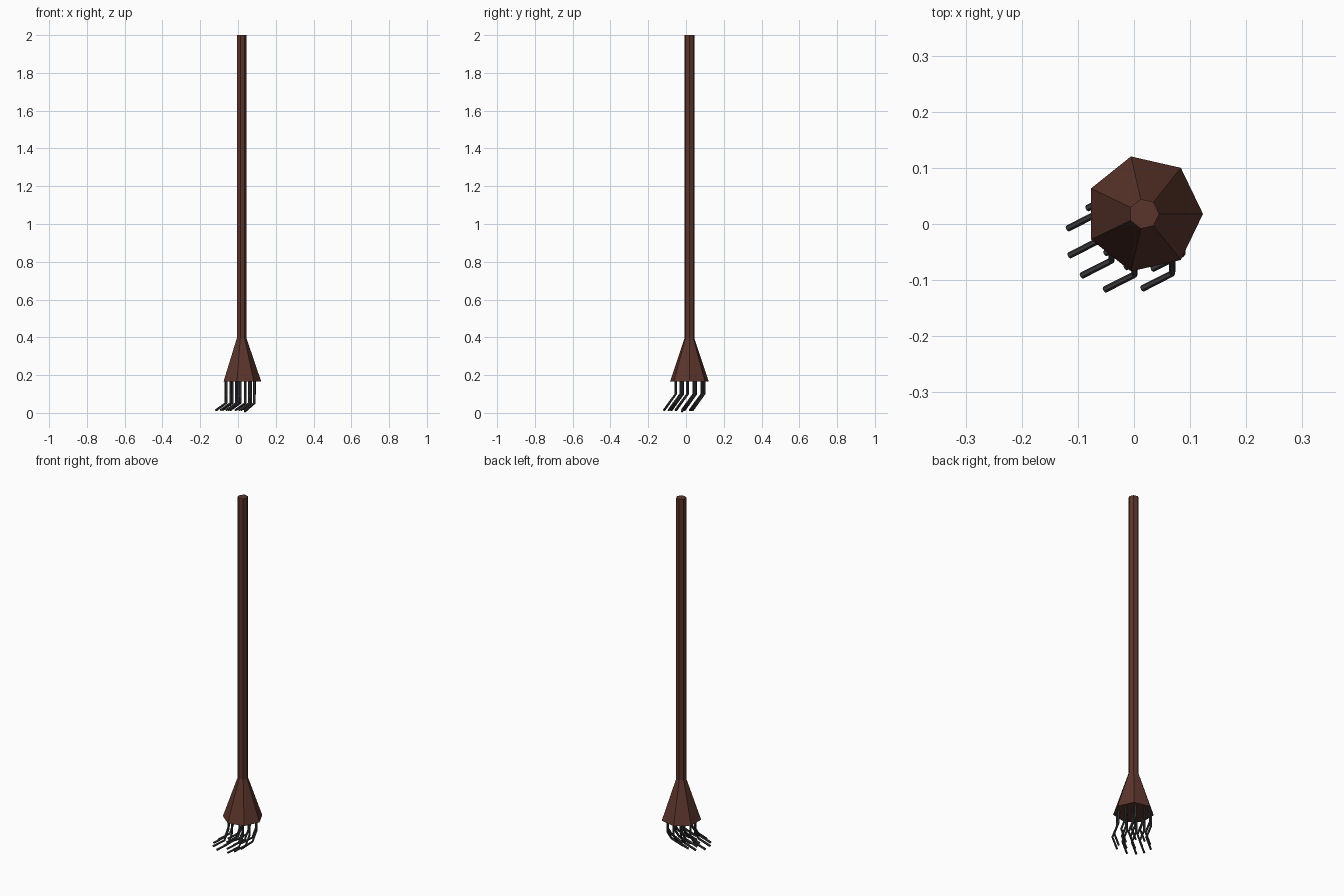
import bpy, bmesh, math

if "Cube" in bpy.data.objects:
    bpy.data.objects.remove(bpy.data.objects["Cube"])

CX, CY = 0.018, 0.018   # broom axis
SIDES = 7


def material(name, rgb):
    m = bpy.data.materials.new(name)
    m.diffuse_color = (*rgb, 1)
    m.use_nodes = True
    m.node_tree.nodes["Principled BSDF"].inputs["Base Color"].default_value = m.diffuse_color
    return m


wood = material("dark_wood", (0.105, 0.036, 0.025))
straw = material("dark_bristle", (0.045, 0.045, 0.05))


def lathe(name, profile, mat):
    """Seven-sided capped solid from (radius, z) rings."""
    bm = bmesh.new()
    rings = []
    for r, z in profile:
        rings.append([bm.verts.new((CX + r * math.cos(2 * math.pi * i / SIDES),
                                    CY + r * math.sin(2 * math.pi * i / SIDES), z))
                      for i in range(SIDES)])
    for a, b in zip(rings, rings[1:]):
        for i in range(SIDES):
            j = (i + 1) % SIDES
            bm.faces.new((a[i], a[j], b[j], b[i]))
    bm.faces.new(rings[0][::-1])
    bm.faces.new(rings[-1])
    me = bpy.data.meshes.new(name)
    bm.to_mesh(me)
    bm.free()
    me.materials.append(mat)
    ob = bpy.data.objects.new(name, me)
    bpy.context.collection.objects.link(ob)


# handle and flared head
lathe("handle", [(0.027, 0.395), (0.027, 2.0)], wood)
lathe("broom_head", [(0.105, 0.166), (0.027, 0.395)], wood)

# bristles: the same twice-bent rod, hung from points under the head
path = [(0, 0, 0.17), (0, 0, 0.10), (0, -0.035, 0.052), (-0.053, -0.062, 0.014)]
roots = [(-0.065, 0.054), (-0.062, 0.006), (-0.040, -0.030), (0.001, -0.055),
         (0.068, -0.053), (0.086, -0.018), (0.088, 0.040), (0.058, 0.082),
         (0.012, 0.097), (-0.030, 0.090), (0.002, 0.010), (0.040, 0.040),
         (0.038, -0.015), (-0.010, 0.050)]
curve = bpy.data.curves.new("bristles", 'CURVE')
curve.dimensions = '3D'
curve.bevel_depth = 0.006
curve.bevel_resolution = 1
curve.use_fill_caps = True
for k, (x, y) in enumerate(roots):
    s = curve.splines.new('POLY')
    s.points.add(len(path) - 1)
    for i, (p, (dx, dy, z)) in enumerate(zip(s.points, path)):
        drop = 0.008 if k == 6 and i == len(path) - 1 else 0
        p.co = (x + dx, y + dy, z - drop, 1)
curve.materials.append(straw)
bristles = bpy.data.objects.new("bristles", curve)
bpy.context.collection.objects.link(bristles)
bpy.context.view_layer.objects.active = bristles
bristles.select_set(True)
bpy.ops.object.convert(target='MESH')
for f in bristles.data.polygons:
    f.use_smooth = False
